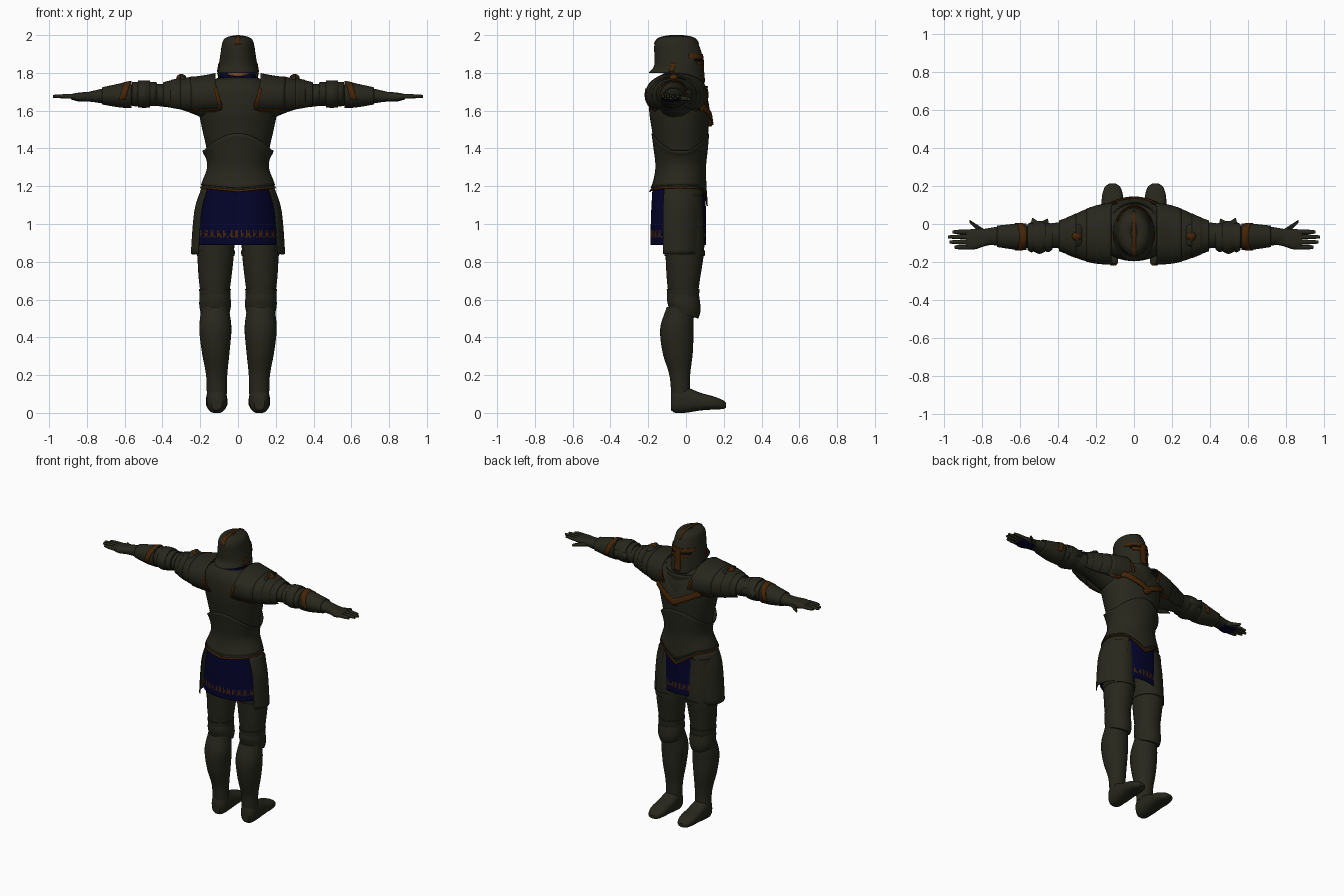
import bpy, bmesh, math
from mathutils import Vector

if "Cube" in bpy.data.objects:
    bpy.data.objects.remove(bpy.data.objects["Cube"])


def material(name, r, g, b):
    m = bpy.data.materials.new(name)
    m.use_nodes = True
    m.diffuse_color = (r, g, b, 1)
    bsdf = next(n for n in m.node_tree.nodes if n.type == 'BSDF_PRINCIPLED')
    bsdf.inputs["Base Color"].default_value = (r, g, b, 1)
    return m


STEEL = material("dark_steel", .02, .02, .012)
NAVY = material("navy_cloth", .001, .001, .024)
BRONZE = material("bronze_trim", .06, .018, .002)
SKIN = material("skin", .2, .07, .03)
SHADOW = material("eye_slit_black", .002, .002, .002)


def finish(name, bm, mats, rule=None, thick=0, mirror=False, sharp=40):
    bmesh.ops.recalc_face_normals(bm, faces=bm.faces)
    me = bpy.data.meshes.new(name)
    for m in mats:
        me.materials.append(m)
    if rule:
        for f in bm.faces:
            f.material_index = rule(f.calc_center_median(), f.normal)
    bm.to_mesh(me)
    bm.free()
    me.shade_smooth()
    me.set_sharp_from_angle(angle=math.radians(sharp))
    ob = bpy.data.objects.new(name, me)
    bpy.context.collection.objects.link(ob)
    if thick:
        mod = ob.modifiers.new("Thickness", 'SOLIDIFY')
        mod.thickness, mod.offset = thick, 0
    if mirror:
        ob.modifiers.new("Mirror", 'MIRROR')
    return ob


def sample(keys, t):
    """Smooth interpolation of the profile rows at t."""
    slope = lambda i, c: ((keys[min(i + 1, len(keys) - 1)][c] - keys[max(i - 1, 0)][c]) /
                          (keys[min(i + 1, len(keys) - 1)][0] - keys[max(i - 1, 0)][0]))
    i = max([k for k in range(len(keys) - 1) if keys[k][0] <= t + 1e-6] or [0])
    h = keys[i + 1][0] - keys[i][0]
    u = (t - keys[i][0]) / h
    return [(2*u**3 - 3*u*u + 1) * keys[i][c] + (3*u*u - 2*u**3) * keys[i + 1][c]
            + h * ((u**3 - 2*u*u + u) * slope(i, c) + (u**3 - u*u) * slope(i + 1, c))
            for c in range(1, 5)]


def shell(name, keys, mats, axis='Z', arc=(0, 360), span=None, n=32, rows=14, grow=0,
          power=2, bend=None, thick=0, **kw):
    """Skin over elliptical rings: (position, centre a, centre b, radius a, radius b)."""
    lo, hi = span or (keys[0][0], keys[-1][0])
    full = arc[1] - arc[0] == 360
    bm, rings = bmesh.new(), []
    for r in range(rows + 1):
        t = lo + (hi - lo) * r / rows
        ca, cb, ra, rb = sample(keys, t)
        ring = []
        for k in range(n if full else n + 1):
            ang = math.radians(arc[0] + (arc[1] - arc[0]) * k / n)
            c, s = math.cos(ang), math.sin(ang)
            a = ca + (ra + grow) * math.copysign(abs(c) ** (2 / power), c)
            b = cb + (rb + grow) * math.copysign(abs(s) ** (2 / power), s)
            p = Vector({'Z': (a, b, t), 'X': (t, a, b), 'Y': (a, t, b)}[axis])
            ring.append(bm.verts.new(bend(p) if bend else p))
        rings.append(ring)
    for low, up in zip(rings, rings[1:]):
        for k in range(n):
            j = (k + 1) % len(low)
            bm.faces.new((low[k], low[j], up[j], up[k]))
    if full and not thick:
        bm.faces.new(rings[0])
        bm.faces.new(rings[-1])
    return finish(name, bm, mats, thick=thick, **kw)


def clamp(v):
    return max(0, min(1, v))


# Helmet with a lowered chin, flared nape and bronze fittings
HELM = [(1.79, 0, -.05, .108, .145), (1.83, 0, -.04, .102, .128), (1.9, 0, -.042, .091, .124),
        (1.95, 0, -.05, .083, .115), (1.976, 0, -.05, .073, .1), (1.99, 0, -.05, .052, .072),
        (1.997, 0, -.05, .015, .02)]


def chin(p):
    k = clamp((1.86 - p.z) / .07)
    p.z += k * (.01 * clamp(-p.y / .1) - .06 * clamp((p.y + .03) / .1))
    return p


shell("helmet", HELM, [STEEL], rows=30, n=40, bend=chin, thick=.004)
bm = bmesh.new()
bm.faces.new([bm.verts.new((0, -.05, 1.996))] and
             [bm.verts.new((x, -.05 + y, 1.996)) for x, y in
              ((-.016, -.02), (.016, -.02), (.016, .02), (-.016, .02))])
finish("helmet_top_plate", bm, [STEEL], thick=.004)
for label, mat, arc, span, grow in (
        ("helmet_eye_slit", SHADOW, (42, 138), (1.86, 1.876), .003),
        ("helmet_brow_trim", BRONZE, (26, 154), (1.876, 1.9), .005),
        ("helmet_nose_bar", BRONZE, (79, 101), (1.8, 1.89), .006),
        ("helmet_lower_eye_trim", BRONZE, (50, 130), (1.85, 1.861), .005)):
    shell(label, HELM, [mat], arc=arc, span=span, grow=grow, n=16, bend=chin, thick=.005)
shell("helmet_side_rivet_plate", HELM, [BRONZE], arc=(-18, -8), span=(1.80, 1.85), n=5,
      rows=4, grow=.004, bend=chin, thick=.004, mirror=True)

# Bronze crest strip running over the crown, widest at the back
crown = [(1.95 + .0475 * i / 8, side) for side in (-1, 1) for i in range(9)]
crown = crown[:9] + crown[:8:-1]
bm = bmesh.new()
rail = []
for i, (z, side) in enumerate(crown):
    _, cy, _, ry = sample(HELM, min(z, 1.997))
    w = .015 - .0006 * i
    rail.append([bm.verts.new((x, cy + side * (ry + .003), z + .002)) for x in (-w, w)])
for a, b in zip(rail, rail[1:]):
    bm.faces.new((a[0], a[1], b[1], b[0]))
finish("helmet_crest", bm, [BRONZE], thick=.004)

# Neck and cloth collar, higher at the sides
shell("neck", [(1.7, 0, -.05, .056, .07), (1.85, 0, -.05, .056, .068)], [SKIN], rows=2)


def collar_rise(p):
    p.z += .022 * clamp(abs(p.x) / .08) ** 2
    return p


shell("cloth_collar", [(1.72, 0, -.05, .1, .11), (1.782, 0, -.05, .086, .092)], [NAVY], rows=3,
      bend=collar_rise, thick=.006)

# Cuirass with a pointed front waist and arched lower plates
TORSO = [(1.17, 0, -.04, .196, .15), (1.22, 0, -.033, .18, .136), (1.3, 0, -.028, .157, .127),
         (1.4, 0, -.028, .165, .137), (1.5, 0, -.031, .187, .148), (1.6, 0, -.035, .205, .158),
         (1.7, 0, -.043, .2, .145), (1.745, 0, -.05, .155, .12), (1.775, 0, -.05, .1, .095)]


def waist(p):
    k = clamp((1.3 - p.z) / .13)
    p.z += k * (.02 * clamp(abs(p.x) / .2) - .075 * clamp(1 - abs(p.x) / .13) * (p.y > 0))
    return p


def arch(p):
    p = waist(p)
    p.z -= clamp((p.z - 1.3) / .17) * .09 * clamp(abs(p.x) / .18) ** 2
    return p


shell("cuirass", TORSO, [STEEL], n=48, rows=30, bend=waist, thick=.004)
shell("lower_cuirass_plate", TORSO, [STEEL], n=48, rows=16, span=(1.19, 1.48), grow=.005,
      bend=arch, thick=.004)
shell("waist_trim", TORSO, [BRONZE], n=48, rows=2, span=(1.17, 1.18), grow=.003, bend=waist,
      thick=.005)


# Upper breast plate, its bronze point and the standing collar
def point(p):
    p.z -= .075 * clamp(1 - abs(p.x) / .15)
    return p


shell("upper_breast_plate", TORSO, [STEEL], arc=(35, 145), span=(1.62, 1.75), grow=.012,
      bend=point, thick=.006)
shell("breast_trim", TORSO, [BRONZE], arc=(40, 140), span=(1.598, 1.636), rows=4, grow=.017,
      bend=point, thick=.009)
shell("breast_boss", [(1.515, 0, .125, .012, .008), (1.535, 0, .13, .03, .015),
                      (1.565, 0, .125, .012, .008)], [BRONZE], n=12, rows=8)
shell("standing_collar", [(1.64, 0, -.05, .135, .15), (1.73, 0, -.05, .145, .163)], [STEEL],
      arc=(35, 145), rows=4, thick=.006)


# Cloth skirt with an embroidered hem
def hem(c, n):
    k = int((math.degrees(math.atan2(c.y + .04, c.x)) + 180) / 2) % 6
    return int(k in (0, 2) and .925 < c.z < .965 or k == 1 and .94 < c.z < .955
               or k == 4 and .925 < c.z < .94)


shell("skirt", [(.89, 0, -.042, .212, .145), (1.05, 0, -.04, .2, .143),
                (1.2, 0, -.037, .178, .138)], [NAVY, BRONZE], n=180, rows=40, thick=.004,
      rule=hem)
# Hip plates
shell("hip_plate", [(.84, 0, -.04, .247, .152), (1, 0, -.04, .236, .152),
                    (1.1, 0, -.04, .222, .15), (1.19, 0, -.038, .19, .143)], [STEEL],
      arc=(-32, 57), thick=.006, mirror=True)

# Legs
shell("thigh_plate", [(.6, .122, -.015, .07, .074), (.7, .122, -.014, .085, .087),
                      (.85, .118, -.007, .097, .102), (.95, .115, -.008, .097, .104),
                      (1.15, .105, -.02, .098, .105)], [STEEL], rows=24, mirror=True)
shell("thigh_edge", [(.83, .118, -.007, .1, .106), (.86, .118, -.007, .102, .108)], [STEEL],
      rows=2, mirror=True)


def slant(p):
    p.z -= .35 * clamp((.66 - p.z) / .1) * (p.y + .01)
    return p


shell("knee_plate", [(.525, .121, -.013, .076, .078), (.57, .121, -.012, .084, .089),
                     (.625, .122, -.014, .081, .085)], [STEEL], rows=8, bend=slant, mirror=True)
shell("knee_upper_plate", [(.61, .122, -.015, .08, .083), (.655, .122, -.015, .084, .087)],
      [STEEL], rows=4, mirror=True)
shell("greave", [(.1, .112, -.028, .053, .05), (.2, .113, -.033, .056, .055),
                 (.32, .118, -.044, .073, .08), (.45, .12, -.048, .085, .088),
                 (.56, .121, -.03, .072, .072)], [STEEL], rows=20, mirror=True)
shell("sabaton", [(-.08, .113, .06, .028, .045), (-.06, .113, .066, .048, .066),
                  (0, .113, .068, .055, .067), (.08, .113, .059, .057, .046),
                  (.15, .113, .052, .055, .034), (.2, .113, .043, .038, .022),
                  (.213, .113, .04, .018, .012)], [STEEL], axis='Y', power=2.6, rows=20,
      mirror=True)


# Shoulders: overlapping lames, inner edge wrapping the chest and back
def wrap(p):
    p.x -= .28 * clamp((1.75 - p.z) / .12) * .13 * clamp((.26 - p.x) / .14)
    return p


SHOULDER = [(.12, -.05, 1.685, .157, .106), (.2, -.055, 1.68, .147, .096),
            (.27, -.06, 1.68, .125, .09), (.34, -.063, 1.68, .095, .078),
            (.4, -.062, 1.68, .073, .064)]
for i, (lo, hi) in enumerate(((.12, .25), (.235, .315), (.305, .355), (.345, .395))):
    shell("shoulder_lame", SHOULDER, [STEEL], axis='X', arc=(-50, 230), span=(lo, hi), rows=8,
          grow=.005 - .002 * (i % 2), power=2.2, bend=wrap, thick=.006, mirror=True)
# Bronze edging: upright inner edge, then along the lower edge
for arc, span in (((-48, 15), (.12, .136)), ((165, 228), (.12, .136)),
                  ((-50, -41), (.13, .24)), ((221, 230), (.13, .24))):
    shell("shoulder_trim", SHOULDER, [BRONZE], axis='X', arc=arc, span=span, n=14, rows=4,
          grow=.008, power=2.2, bend=wrap, thick=.008, mirror=True)
shell("shoulder_crest", [(.27, -.06, 1.76, .05, .01), (.305, -.06, 1.765, .058, .027)], [STEEL],
      axis='X', arc=(0, 180), rows=3, thick=.005, mirror=True)
shell("shoulder_boss", [(1.765, .3, -.065, .028, .026), (1.785, .3, -.065, .022, .02),
                        (1.795, .3, -.065, .006, .006)], [BRONZE], n=12, rows=6, mirror=True)

# Arms
shell("arm", [(.17, -.05, 1.655, .1, .1), (.3, -.06, 1.675, .08, .07),
              (.42, -.06, 1.682, .066, .058), (.5, -.066, 1.69, .06, .058),
              (.6, -.067, 1.68, .06, .053), (.7, -.064, 1.678, .052, .042),
              (.79, -.066, 1.675, .04, .025)], [STEEL], axis='X', rows=24, mirror=True)
for lo, hi, swell in ((.43, .475, 0), (.465, .53, .009), (.52, .56, .001)):
    shell("elbow_plate", [(lo, -.067, 1.688, .068, .062), ((lo + hi) / 2, -.071, 1.688, .078, .064),
                          (hi, -.068, 1.688, .068, .062)], [STEEL], axis='X', rows=6,
          grow=swell, mirror=True)
bm = bmesh.new()
bm.faces.new([bm.verts.new((x, y, 1.69)) for x, y in
              ((.45, -.03), (.452, .03), (.497, .008), (.535, .034), (.555, -.03))])
finish("elbow_fan", bm, [STEEL], thick=.04, mirror=True)
CUFF = [(.565, -.067, 1.686, .067, .07), (.62, -.067, 1.681, .066, .062),
        (.72, -.065, 1.678, .054, .043)]


def rake(p):
    p.x += .3 * (1.71 - p.z)
    return p


shell("gauntlet_cuff", CUFF, [STEEL], axis='X', thick=.005, mirror=True)
shell("cuff_trim", CUFF, [BRONZE], axis='X', span=(.582, .614), rows=3, grow=.004,
      arc=(-20, 200), bend=rake, thick=.005, mirror=True)

# Hands with cloth palms
shell("palm", [(.74, -.064, 1.675, .043, .032), (.79, -.072, 1.674, .046, .026),
               (.84, -.08, 1.672, .054, .024), (.885, -.08, 1.674, .05, .014)],
      [STEEL, NAVY], axis='X', power=2.6, rows=8, mirror=True,
      rule=lambda c, n: int(n.z < -.85 and c.x > .78))
for y, tip in ((-.122, .945), (-.095, .972), (-.068, .98), (-.042, .955)):
    shell("finger", [(.86, y, 1.675, .012, .013), (.92, y, 1.676, .012, .012),
                     (tip, y, 1.676, .008, .008)], [STEEL, NAVY], axis='X', n=10, rows=6,
          rule=lambda c, n: int(n.z < -.85 and c.x < .91), mirror=True)
shell("thumb", [(.775, -.05, 1.668, .014, .015), (.83, -.015, 1.664, .014, .013),
                (.866, .014, 1.662, .009, .009)], [STEEL], axis='X', n=10, rows=6, mirror=True)
